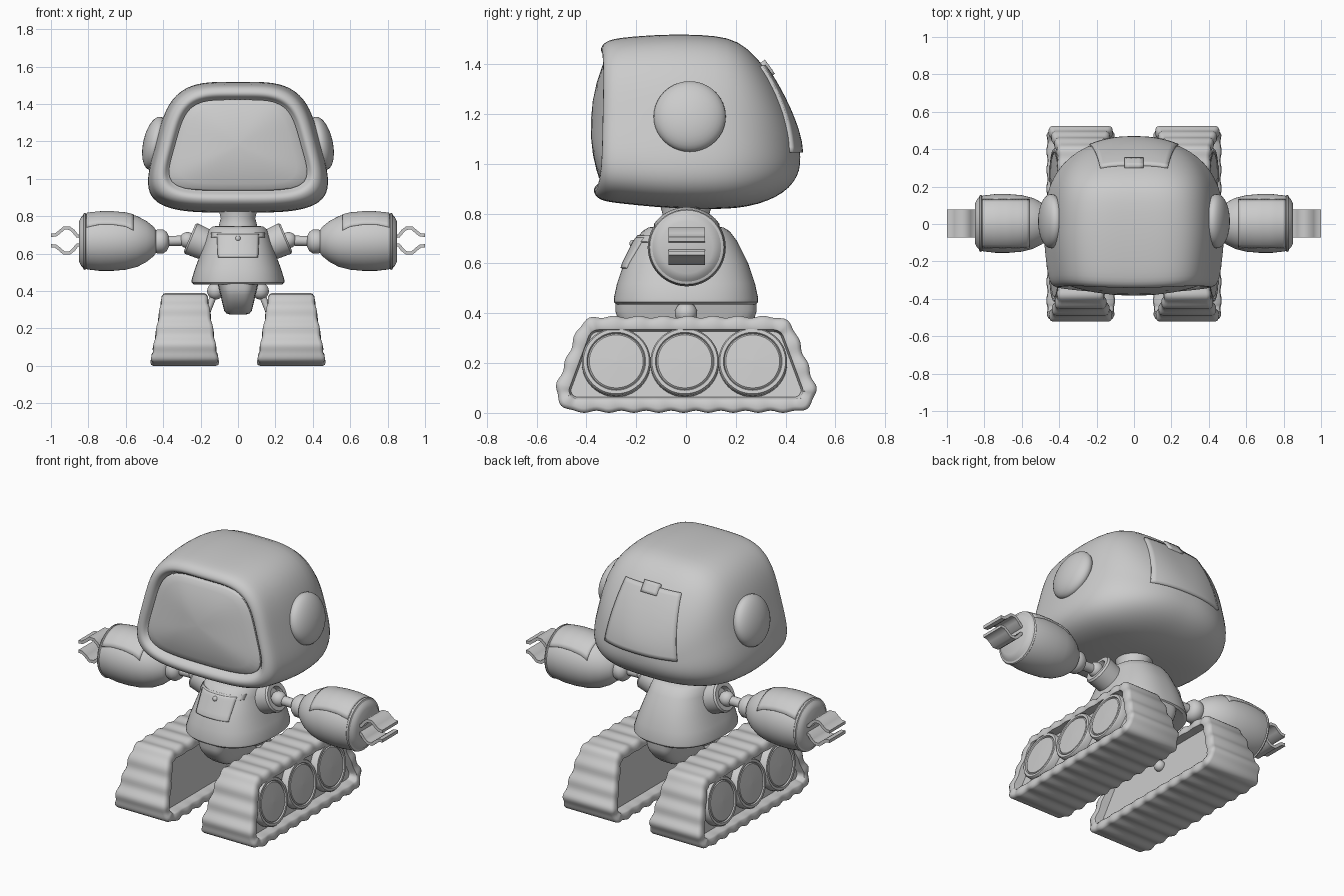
import bpy, bmesh, math
from mathutils import Vector
from mathutils.bvhtree import BVHTree

if "Cube" in bpy.data.objects:
    bpy.data.objects.remove(bpy.data.objects["Cube"])


def finish(name, bm, mirror=False, subsurf=0, angle=40):
    bmesh.ops.recalc_face_normals(bm, faces=bm.faces)
    me = bpy.data.meshes.new(name)
    bm.to_mesh(me)
    bm.free()
    ob = bpy.data.objects.new(name, me)
    bpy.context.collection.objects.link(ob)
    bpy.ops.object.select_all(action='DESELECT')
    ob.select_set(True)
    bpy.context.view_layer.objects.active = ob
    bpy.ops.object.shade_smooth_by_angle(angle=math.radians(angle))
    if subsurf:
        ob.modifiers.new("smooth", 'SUBSURF').levels = subsurf
        ob.modifiers["smooth"].render_levels = subsurf
    if mirror:
        ob.modifiers.new("mirror", 'MIRROR')
    return ob


def loft(name, rings, **kw):
    """Skin a list of closed rings and cap both ends."""
    bm = bmesh.new()
    rows = [[bm.verts.new(p) for p in r] for r in rings]
    n = len(rows[0])
    for a, b in zip(rows, rows[1:]):
        for i in range(n):
            bm.faces.new((a[i], a[(i + 1) % n], b[(i + 1) % n], b[i]))
    bm.faces.new(rows[0])
    bm.faces.new(rows[-1])
    return finish(name, bm, **kw)


def superellipse(a, b, n, count=64):
    pts = []
    for i in range(count):
        t = 2 * math.pi * (i + 0.5) / count
        c, s = math.cos(t), math.sin(t)
        r = (abs(c) ** n + abs(s) ** n) ** (-1 / n)
        pts.append((a * r * c, b * r * s))
    return pts


def lathe(name, profile, origin, axis, segs=40, **kw):
    """Revolve (distance, radius) points about an axis."""
    q = Vector((0, 0, 1)).rotation_difference(Vector(axis).normalized())
    ang = [2 * math.pi * i / segs for i in range(segs)]
    rings = [[Vector(origin) + q @ Vector((max(r, .0005) * math.cos(t), max(r, .0005) * math.sin(t), d))
              for t in ang] for d, r in profile]
    return loft(name, rings, **kw)


def ball(name, origin, r, flat=1.0, axis=(1, 0, 0), **kw):
    prof = [(-r * flat * math.cos(math.pi * i / 18), r * math.sin(math.pi * i / 18)) for i in range(19)]
    return lathe(name, prof, origin, axis, **kw)


def rod(name, a, b, r, **kw):
    d = Vector(b) - Vector(a)
    return lathe(name, [(0, r), (d.length, r)], a, d, segs=20, **kw)


def patch(name, target, corners, ray, thick, mirror=False, n=16):
    """Raised panel: a grid projected onto a target surface."""
    tree = BVHTree.FromObject(target, bpy.context.evaluated_depsgraph_get())
    c = [Vector(p) for p in corners]
    bm = bmesh.new()
    g = []
    for j in range(n + 1):
        row = []
        for i in range(n + 1):
            p = c[0].lerp(c[1], i / n).lerp(c[3].lerp(c[2], i / n), j / n)
            hit = tree.ray_cast(p, Vector(ray))[0]
            row.append(bm.verts.new(hit) if hit else None)
        g.append(row)
    for j in range(n):
        for i in range(n):
            q = (g[j][i], g[j][i + 1], g[j + 1][i + 1], g[j + 1][i])
            if all(q):
                bm.faces.new(q)
    ob = finish(name, bm)
    s = ob.modifiers.new("thickness", 'SOLIDIFY')
    s.thickness, s.offset = thick * 2, 0
    if mirror:
        ob.modifiers.new("mirror", 'MIRROR')
    return ob


# Head: rounded trapezoid sections (y, bottom, top, half width, squareness), front bulged
def head_ring(y, bot, top, w, n):
    ring = []
    f = min(1, max(0, (-.1 - y) / .2))
    for x, z in superellipse(1, 1, n):
        px, pz = x * w * (1 - .2 * z), (bot + top) / 2 + z * (top - bot) / 2
        ring.append((px, y + f * (.03 * (px / .45) ** 2 + .05 * (pz - .9)), pz))
    return ring


head = loft("head_shell", [head_ring(*s) for s in [
    (-.31, .935, 1.425, .34, 4.5), (-.345, .93, 1.43, .345, 4.5), (-.368, .91, 1.445, .362, 4.3),
    (-.372, .888, 1.465, .385, 4), (-.355, .862, 1.49, .412, 4), (-.32, .848, 1.502, .424, 4),
    (-.25, .84, 1.51, .432, 4), (-.12, .826, 1.518, .444, 4), (0, .82, 1.52, .447, 4),
    (.12, .818, 1.515, .44, 3.8), (.21, .822, 1.495, .42, 3.6), (.29, .838, 1.425, .383, 3.3),
    (.36, .865, 1.32, .325, 3), (.415, .903, 1.21, .245, 2.7), (.448, .95, 1.12, .15, 2.4),
    (.459, .995, 1.06, .06, 2)]], subsurf=1, angle=180)
rings = []
for s, y in [(1, -.31), (1, -.345), (.97, -.352), (.85, -.363), (.6, -.38), (.3, -.392), (.04, -.395)]:
    rings.append(head_ring(y, 1.18 - .243 * s, 1.18 + .243 * s, .338 * s, 4.5))
loft("face_screen", rings, angle=50)
patch("back_hatch", head, [(-.235, 1, 1.045), (.235, 1, 1.045), (.18, 1, 1.39), (-.18, 1, 1.39)], (0, -1, 0), .012)
patch("hatch_latch", head, [(-.05, 1, 1.35), (.05, 1, 1.35), (.05, 1, 1.405), (-.05, 1, 1.405)], (0, -1, 0), .022, n=4)
ball("ear_disc", (.443, .015, 1.19), .145, flat=.44, axis=(1, 0, .22), mirror=True)

# Neck, torso and pelvis
lathe("neck", [(0, .105), (.03, .1), (.06, .092), (.12, .108)], (0, 0, .73), (0, 0, 1))
torso = loft("torso", [[(x, y, z) for x, y in superellipse(a, b, 2.5)] for z, a, b in [
    (.748, .11, .12), (.745, .135, .15), (.73, .155, .175), (.69, .17, .205), (.6, .2, .25), (.52, .23, .277),
    (.46, .248, .29), (.445, .248, .29), (.435, .235, .28)]])
loft("pelvis", [[(x, y, z) for x, y in superellipse(a, b, 4)] for z, a, b in [
    (.46, .112, .284), (.41, .102, .284), (.38, .094, .275), (.33, .083, .235), (.295, .074, .19),
    (.28, .062, .165), (.275, .045, .14)]])
patch("chest_panel", torso, [(-.105, -1, .58), (.105, -1, .58), (.11, -1, .70), (-.11, -1, .70)], (0, 1, 0), .007)
patch("chest_strip", torso, [(-.14, -1, .685), (.14, -1, .685), (.14, -1, .71), (-.14, -1, .71)], (0, 1, 0), .006)
ball("chest_button", (0, -.212, .68), .015, axis=(0, -1, 0))

# Arms
lathe("shoulder_cup", [(-.06, .08), (0, .085), (.065, .088), (.075, .08), (.075, .055), (.045, .05), (.045, 0)],
      (.19, 0, .655), (.92, 0, .39), mirror=True)
ball("shoulder_ball", (.27, 0, .672), .043, mirror=True)
rod("upper_arm", (.27, 0, .67), (.4, 0, .667), .027, mirror=True)
lathe("elbow", [(.37, .03), (.38, .05), (.4, .064), (.43, .064), (.46, .05)], (0, .003, .665), (1, 0, 0), mirror=True)
forearm = lathe("forearm", [(.435, .055), (.45, .078), (.49, .11), (.54, .136), (.6, .151), (.67, .157), (.74, .157),
                            (.8, .15), (.815, .147), (.818, .141), (.822, .146), (.84, .128), (.851, .105), (.851, 0)],
                (0, .003, .665), (1, 0, 0), segs=48)
patch("forearm_panel", forearm, [(.56, -.125, 2), (.81, -.125, 2), (.81, .13, 2), (.56, .13, 2)], (0, 0, -1), .005, mirror=True)
forearm.modifiers.new("mirror", 'MIRROR')
lathe("forearm_band", [(.812, .146), (.818, .153), (.826, .149), (.83, .138)], (0, .003, .665), (1, 0, 0), mirror=True)

# Claw fingers: bent strips above and below the wrist
path = [(.83, .02), (.86, .025), (.88, .05), (.9, .066), (.93, .067), (.955, .045), (.975, .03), (1.0, .028)]
for sign, label in ((1, "upper"), (-1, "lower")):
    rings = []
    for i, (x, h) in enumerate(path):
        a, b = path[max(i - 1, 0)], path[min(i + 1, len(path) - 1)]
        t = Vector((b[0] - a[0], b[1] - a[1])).normalized() * .009
        rings.append([(x - t.y * k, .003 + .074 * s, .67 + sign * (h + t.x * k))
                      for k, s in ((1, -1), (1, 1), (-1, 1), (-1, -1))])
    loft(label + "_claw", rings, mirror=True, angle=50)


# Track belts: rippled rounded trapezoid with a recess on both sides
def track_outline(count):
    poly = [Vector(p) for p in ((-.565, 0), (.565, 0), (.42, .39), (-.42, .39))]
    pts = []
    for i, radius in enumerate((.09, .09, .1, .1)):
        p = poly[i]
        u, v = (poly[i - 1] - p).normalized(), (poly[(i + 1) % 4] - p).normalized()
        half = u.angle(v) / 2
        c = p + (u + v).normalized() * radius / math.sin(half)
        a0 = math.atan2(*reversed(p + u * radius / math.tan(half) - c))
        pts += [c + radius * Vector((math.cos(a0 + k / 16 * (math.pi - 2 * half)),
                                     math.sin(a0 + k / 16 * (math.pi - 2 * half)))) for k in range(17)]
    pts.append(pts[0])
    step = sum((b - a).length for a, b in zip(pts, pts[1:])) / count
    out, dist = [], 0
    for a, b in zip(pts, pts[1:]):
        seg = (b - a).length
        while len(out) < count and len(out) * step <= dist + seg:
            out.append((a.lerp(b, (len(out) * step - dist) / seg), Vector((b.y - a.y, a.x - b.x)).normalized()))
        dist += seg
    return out


outline = track_outline(208)
rings = []
for side, inset, depth in [(-1, .064, .05), (-1, .056, .004), (-1, .048, 0), (-1, .018, 0), (-1, .005, .007), (-1, 0, .02),
                           (1, 0, .02), (1, .005, .007), (1, .018, 0), (1, .048, 0), (1, .056, .004), (1, .064, .05)]:
    ring = []
    for i, (p, nrm) in enumerate(outline):
        wave = .5 - .5 * math.cos(2 * math.pi * i / 8)
        q = p - nrm * (inset + (.009 * wave if inset < .04 else 0))
        w = .187 - .172 * q.y - depth - (.005 * wave if depth < .03 else 0)
        ring.append((.285 + side * w, q.x, q.y))
    rings.append(ring)
loft("track_belt", rings, mirror=True, angle=50)

# Wheels, in the outer recess
for label, y in (("front", -.28), ("middle", -.005), ("rear", .268)):
    lathe(label + "_wheel", [(-.01, .138), (.034, .138), (.042, .132), (.042, .118), (.034, .114), (.04, .108), (.044, 0)],
          (.388, y, .2), (1, 0, .172), segs=48, mirror=True)

# Hip joints
ball("hip_ball", (.12, 0, .4), .045, mirror=True)
rod("hip_rod", (.12, 0, .4), (.185, 0, .24), .018, mirror=True)
ball("track_ball", (.18, 0, .24), .032, mirror=True)
